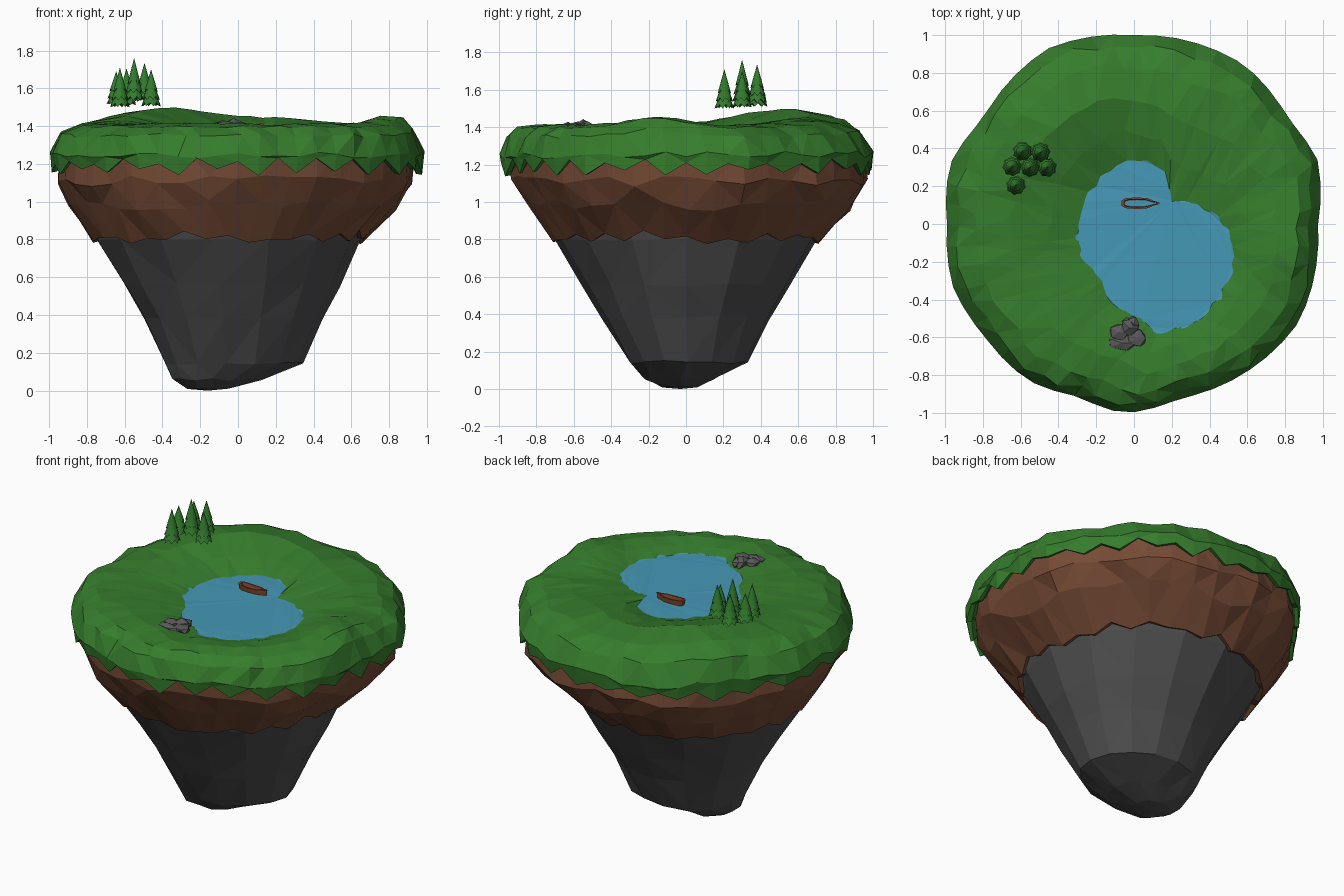
import bpy, bmesh, math, random
from mathutils import Vector

if "Cube" in bpy.data.objects:
    bpy.data.objects.remove(bpy.data.objects["Cube"])
random.seed(7)
rnd = random.uniform


def material(name, r, g, b):
    m = bpy.data.materials.new(name)
    m.diffuse_color = (r, g, b, 1)
    m.use_nodes = True
    m.node_tree.nodes["Principled BSDF"].inputs["Base Color"].default_value = m.diffuse_color
    return m


GRASS = material("grass green", .037, .205, .026)
TREE = material("tree green", .033, .2, .027)
DIRT = material("earth brown", .18, .07, .036)
ROCK = material("dark rock", .075, .075, .075)
STONE = material("boulder grey", .105, .1, .105)
WATER = material("lake blue", .06, .315, .47)
WOOD = material("boat wood", .26, .075, .03)


def finish(bm, name, mat):
    bmesh.ops.triangulate(bm, faces=[f for f in bm.faces if len(f.verts) > 3])
    bmesh.ops.recalc_face_normals(bm, faces=bm.faces[:])
    me = bpy.data.meshes.new(name)
    bm.to_mesh(me)
    bm.free()
    me.materials.append(mat)
    ob = bpy.data.objects.new(name, me)
    bpy.context.collection.objects.link(ob)
    return ob


def loft(bm, rings, cap_start=None, cap_end=None):
    """Skin closed rings of points; caps are fan centres."""
    vs = [[bm.verts.new(p) for p in r] for r in rings]
    n = len(vs[0])
    for a, b in zip(vs, vs[1:]):
        for i in range(n):
            j = (i + 1) % n
            bm.faces.new((a[i], a[j], b[j], b[i]))
    for ring, c in ((vs[0], cap_start), (vs[-1], cap_end)):
        if c is not None:
            cv = bm.verts.new(c)
            for i in range(n):
                bm.faces.new((ring[i], ring[(i + 1) % n], cv))


def polar(table, deg):
    """Linear radius lookup in an (angle, radius) outline."""
    deg %= 360
    t = [(table[-1][0] - 360, table[-1][1])] + table + [(table[0][0] + 360, table[0][1])]
    for (a, r), (b, s) in zip(t, t[1:]):
        if a <= deg <= b:
            return r + (s - r) * (deg - a) / (b - a)


RIM = [(0, .975), (19, 1.03), (34, .99), (55, 1.025), (90, 1.0), (116, 1.035), (145, .975), (162, 1.025),
       (180, .99), (199, 1.015), (217, .99), (236, 1.0), (252, .96), (267, 1.005), (285, .955), (308, .985),
       (329, 1.015), (351, .985)]
LAKE = [(18, .38), (44, .32), (70, .26), (78, .31), (84, .4), (96, .46), (112, .475), (130, .47),
        (151, .448), (184, .41), (208, .34), (224, .375), (258, .386), (267, .45), (294, .45),
        (307, .436), (330, .42), (352, .415)]
LC = Vector((.12, -.12, 0))


def ang(deg, r, z=0):
    a = math.radians(deg)
    return Vector((r * math.cos(a), r * math.sin(a), z))


def bump(p, x, y, h, w):
    return h * math.exp(-((p.x - x) ** 2 + (p.y - y) ** 2) / (w * w))


# grass cap: rings run from the lake shore to the rim, then a toothed hem
N = 56
degs = [360 * i / N for i in range(N)]
shore_r = [polar(LAKE, d) + rnd(-.012, .012) for d in degs]
rings = []
for t, z, jit in ((-.12, 1.345, 0), (0, 1.377, .001), (.22, 1.4, .005), (.5, 1.412, .006),
                  (.76, 1.397, .007), (.91, 1.35, .012), (1, 1.25, .02)):
    ring = []
    for d, sr in zip(degs, shore_r):
        shore = LC + ang(d, sr)
        p = shore.lerp(ang(d, polar(RIM, d)), t)
        grow = min(1, max(0, t) * 2.2) * (1 if t < .95 else .3)
        p.z = z + rnd(-jit, jit) + grow * (bump(p, -.4, .52, .085, .42) + bump(p, .3, .65, .03, .3)
                                           + bump(p, .84, -.15, .055, .2))
        if 0 < t < .95:
            p.x += rnd(-.018, .018)
            p.y += rnd(-.018, .018)
        ring.append(p)
    rings.append(ring)
tooth = [rnd(1.135, 1.175) if i % 2 else rnd(1.19, 1.235) for i in range(N)]
rings.append([ang(d, polar(RIM, d) * rnd(.98, .998), z) for d, z in zip(degs, tooth)])
rings.append([ang(d, polar(RIM, d) * .965, z + .005) for d, z in zip(degs, tooth)])
rings.append([ang(d, polar(RIM, d) * .9, 1.27) for d in degs])
bm = bmesh.new()
loft(bm, rings)
finish(bm, "grass_cap", GRASS)

# lake surface: one faceted sheet
bm = bmesh.new()
bm.faces.new([bm.verts.new(LC + ang(d, r * 1.01, 1.377 + rnd(-.003, .003)))
              for d, r in zip(degs, shore_r)])
finish(bm, "lake_water", WATER)

# earth band with ragged lower hem
M = 40
md = [360 * i / M for i in range(M)]
off = Vector((-.055, 0, 0))
hem = [rnd(.775, .81) if i % 2 else rnd(.8, .85) for i in range(M)]
rings = [[ang(d, polar(RIM, d) * .95, 1.28) for d in md]]
for r, z, k in ((.95, 1.11, .05), (.875, .98, .3)):
    rings.append([off * k + Vector((0, .015, 0)) + ang(d, r * (k + (1 - k) * polar(RIM, d))
                  + rnd(-.015, .015), z + rnd(-.03, .03)) for d in md])
rings.append([off + ang(d, .728 + .35 * (z - .81) + rnd(-.008, .008), z) for d, z in zip(md, hem)])
rings.append([off + ang(d, .69 + .35 * (z - .81), z + .012) for d, z in zip(md, hem)])
rings.append([off + ang(d, .66, .93) for d in md])
bm = bmesh.new()
loft(bm, rings)
finish(bm, "earth_band", DIRT)

# rock cone tapering to a blunt, off-centre foot
K = 15
rings = []
for cx, cy, rx, ry, z, j in ((-.055, 0, .76, .76, .95, 0), (-.055, 0, .705, .705, .8, .006),
                             (-.035, 0, .58, .555, .56, .01), (-.03, 0, .48, .445, .38, .01),
                             (-.025, .01, .37, .315, .145, .01), (-.11, -.03, .235, .205, .06, .01),
                             (-.16, -.03, .11, .1, .012, .004)):
    rings.append([Vector((cx + (rx + rnd(-j, j)) * math.cos(a), cy + (ry + rnd(-j, j)) * math.sin(a),
                  z + rnd(-j, j))) for a in (2 * math.pi * i / K for i in range(K))])
bm = bmesh.new()
loft(bm, rings, cap_end=(-.16, -.03, 0))
finish(bm, "rock_base", ROCK)

# pine trees: stacked ragged skirts
TREES = [(-.59, .385, 1.51, 1.705), (-.495, .38, 1.53, 1.735), (-.645, .305, 1.515, 1.69),
         (-.55, .3, 1.535, 1.76), (-.46, .3, 1.505, 1.70), (-.625, .205, 1.5, 1.71)]
for n, (x, y, z0, z1) in enumerate(TREES):
    bm = bmesh.new()
    h = z1 - z0
    turn = rnd(0, 40)
    for lo, hi, r in ((0, .6, .053), (.17, .8, .047), (.38, 1, .036)):
        skirt = [Vector((x, y, 0)) + ang(turn + i * 22.5, r * (1 if i % 2 else .86),
                 z0 + h * (lo + (0 if i % 2 else .1))) for i in range(16)]
        loft(bm, [skirt], cap_start=(x, y, z0 + h * hi), cap_end=(x, y, z0 + h * (lo + .14)))
    finish(bm, f"pine_tree_{n + 1}", TREE)

# boulders on the shore
for n, (x, y, sx, sy, sz) in enumerate(((-.025, -.55, .05, .065, .045), (-.08, -.575, .06, .05, .035),
                                        (-.065, -.63, .08, .04, .025), (.015, -.605, .06, .05, .03),
                                        (.0, -.53, .035, .045, .03))):
    bm = bmesh.new()
    bmesh.ops.create_icosphere(bm, subdivisions=1, radius=1)
    for v in bm.verts:
        k = rnd(.75, 1.15)
        v.co = Vector((x + v.co.x * sx * k, y + v.co.y * sy * k, 1.4 + v.co.z * sz * k))
    finish(bm, f"boulder_{n + 1}", STONE)

# rowing boat: open hull with a drawn-out bow
half = [(-.1, .014), (-.082, .026), (-.02, .031), (.04, .026), (.07, .012), (.1, .004)]
outline = half + [(x, -y) for x, y in reversed(half)]


def boat_ring(s, sy, z):
    return [Vector((.035 + x * s, .11 + y * sy, z + .006 * (x / .1) ** 2)) for x, y in outline]


bm = bmesh.new()
loft(bm, [boat_ring(.9, .75, 1.365), boat_ring(1, 1, 1.408), boat_ring(.88, .7, 1.408),
          boat_ring(.84, .58, 1.37)])
finish(bm, "boat_hull", WOOD)
